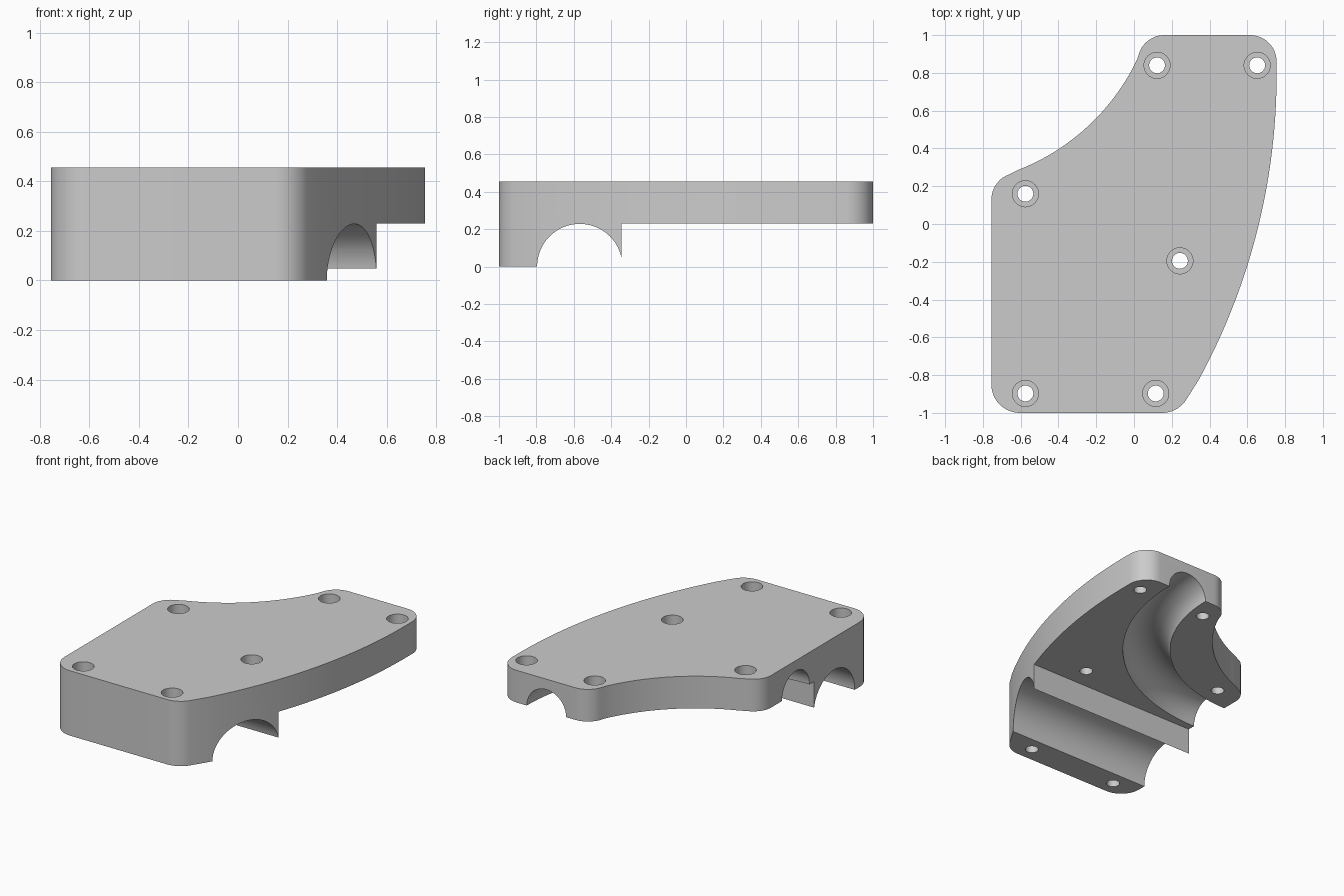
import bpy, bmesh
from math import cos, sin, radians, pi
from mathutils import Matrix, Vector

if "Cube" in bpy.data.objects:
    bpy.data.objects.remove(bpy.data.objects["Cube"], do_unlink=True)

TOP, STEP_Z, STEP_Y = 0.456, 0.23, -0.345

grey = bpy.data.materials.new("plain_grey")
grey.use_nodes = True
grey.diffuse_color = (0.6, 0.6, 0.6, 1)
grey.node_tree.nodes["Principled BSDF"].inputs["Base Color"].default_value = grey.diffuse_color


def arc(cx, cy, r, start, end, steps):
    """Points along an arc, angles in degrees."""
    angles = [radians(start + (end - start) * i / steps) for i in range(steps + 1)]
    return [(cx + r * cos(a), cy + r * sin(a)) for a in angles]


def make_object(name, bm):
    bmesh.ops.recalc_face_normals(bm, faces=bm.faces)
    mesh = bpy.data.meshes.new(name)
    bm.to_mesh(mesh)
    bm.free()
    mesh.materials.append(grey)
    obj = bpy.data.objects.new(name, mesh)
    bpy.context.collection.objects.link(obj)
    return obj


def prism(name, outline, z0, z1):
    bm = bmesh.new()
    face = bm.faces.new([bm.verts.new((x, y, z0)) for x, y in outline])
    new = bmesh.ops.extrude_face_region(bm, geom=[face])["geom"]
    bmesh.ops.translate(bm, vec=(0, 0, z1 - z0),
                        verts=[v for v in new if isinstance(v, bmesh.types.BMVert)])
    return make_object(name, bm)


def cut(body, cutter):
    cutter.hide_render = True
    mod = body.modifiers.new("cut", 'BOOLEAN')
    mod.operation, mod.solver, mod.object = 'DIFFERENCE', 'EXACT', cutter
    bpy.context.view_layer.objects.active = body
    bpy.ops.object.modifier_apply(modifier=mod.name)
    bpy.data.objects.remove(cutter, do_unlink=True)


# Body outline: filleted corners joined by a bulging and a hollow side
outline = (arc(-0.605, -0.85, 0.15, 180, 270, 12)
           + arc(0.15, -0.85, 0.15, 270, 329, 9)
           + arc(-2.615, 0.79, 3.37, -29.5, 0, 32)[1:]
           + arc(0.615, 0.86, 0.14, 0, 90, 12)
           + arc(0.16, 0.86, 0.14, 90, 156, 9)
           + arc(-1.036, 1.373, 1.166, -24, -70.5, 28)[1:-1]
           + arc(-0.615, 0.13, 0.14, 109, 180, 9))
body = prism("clamp_body", outline, 0, TOP)

# Step that thins the rear part
cut(body, prism("step_cutter", [(-2, STEP_Y), (2, STEP_Y), (2, 2), (-2, 2)], -1, STEP_Z))

# Straight half-round channel across the front block
bm = bmesh.new()
bmesh.ops.create_cone(bm, cap_ends=True, segments=96, radius1=0.228, radius2=0.228, depth=4,
                      matrix=Matrix.Translation((0, -0.568, 0)) @ Matrix.Rotation(pi / 2, 4, 'Y'))
cut(body, make_object("channel_cutter", bm))

# Curved half-round groove from the rear edge to the right side
bm = bmesh.new()
ring = [bm.verts.new((1.14 + x, 0, y)) for x, y in arc(0, 0, 0.153, 0, 360, 48)[:-1]]
edges = [bm.edges.new((ring[i - 1], ring[i])) for i in range(len(ring))]
bmesh.ops.spin(bm, geom=ring + edges, cent=(0, 0, 0), axis=(0, 0, 1), angle=radians(120),
               steps=64, use_duplicate=False)
bmesh.ops.rotate(bm, verts=bm.verts, cent=(0, 0, 0), matrix=Matrix.Rotation(radians(-105), 3, 'Z'))
bmesh.ops.translate(bm, verts=bm.verts, vec=Vector((-0.755, 1, STEP_Z)))
bmesh.ops.holes_fill(bm, edges=[e for e in bm.edges if e.is_boundary], sides=0)
cut(body, make_object("groove_cutter", bm))

# Counterbored bolt holes
for x, y in [(-0.575, -0.897), (0.115, -0.897), (-0.575, 0.16),
             (0.243, -0.195), (0.122, 0.84), (0.652, 0.84)]:
    for radius, bottom in [(0.042, -1), (0.069, TOP - 0.12)]:
        circle = arc(x, y, radius, 0, 360, 40)[:-1]
        cut(body, prism("hole_cutter", circle, bottom, 1))

# Smooth curved walls, crisp edges
bpy.ops.object.select_all(action='DESELECT')
body.select_set(True)
bpy.context.view_layer.objects.active = body
bpy.ops.object.shade_smooth_by_angle(angle=radians(30))
